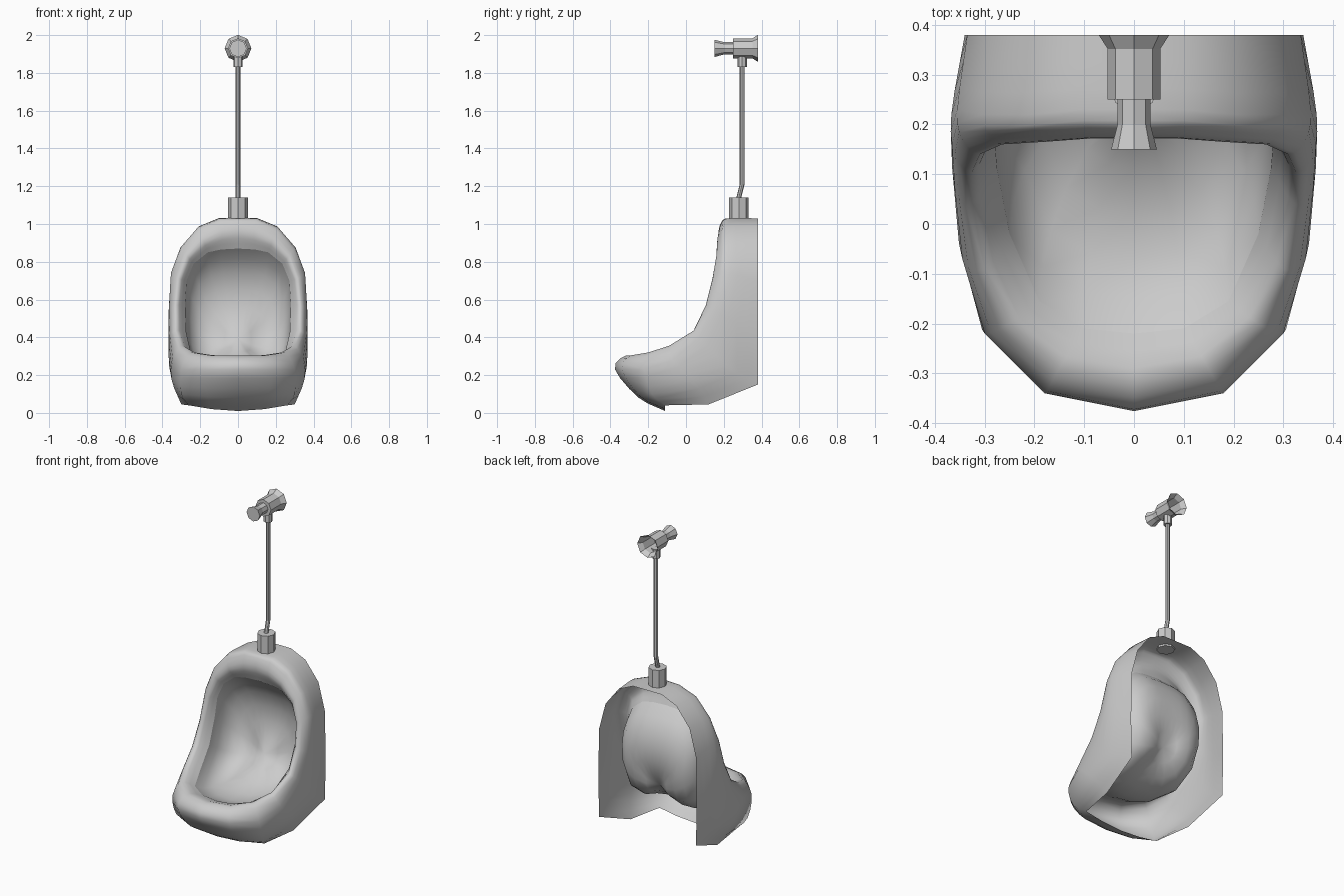
import bpy, bmesh, math
from mathutils import Vector

if "Cube" in bpy.data.objects:
    bpy.data.objects.remove(bpy.data.objects["Cube"])


def make_object(name, bm, smooth=None, mirror=False):
    bmesh.ops.recalc_face_normals(bm, faces=bm.faces)
    me = bpy.data.meshes.new(name)
    bm.to_mesh(me)
    bm.free()
    ob = bpy.data.objects.new(name, me)
    bpy.context.collection.objects.link(ob)
    if mirror:
        m = ob.modifiers.new("Mirror", 'MIRROR')
        m.merge_threshold = 0.001
    if smooth:
        bpy.ops.object.select_all(action='DESELECT')
        ob.select_set(True)
        bpy.context.view_layer.objects.active = ob
        bpy.ops.object.shade_smooth_by_angle(angle=math.radians(smooth))
    return ob


def loft(bm, rings, closed=False):
    rows = [[bm.verts.new(p) for p in r] for r in rings]
    for a, b in zip(rows, rows[1:]):
        n = len(a)
        for i in range(n if closed else n - 1):
            j = (i + 1) % n
            bm.faces.new((a[i], a[j], b[j], b[i]))
    return rows


def spline(pts, steps):
    """Catmull-Rom curve through the points."""
    p = [2 * pts[0] - pts[1]] + pts + [2 * pts[-1] - pts[-2]]
    out = []
    for i in range(1, len(p) - 2):
        a, b, c, d = p[i - 1:i + 3]
        for k in range(steps):
            t = k / steps
            out.append(0.5 * (2 * b + (c - a) * t + (2 * a - 5 * b + 4 * c - d) * t * t
                              + (3 * b - a - 3 * c + d) * t ** 3))
    return out + [pts[-1]]


# Half outlines from top centre to bottom centre: open back/bottom edge,
# outer wall, outer front, rim crest, inner lip
edge = [(0, .38, 1.03), (.1, .38, 1.03), (.2, .38, .985), (.29, .38, .87), (.335, .38, .7),
        (.34, .38, .4), (.335, .38, .15), (.3, .12, .045), (.26, -.11, .04), (.14, -.11, .02), (0, -.11, .01)]
wall = [(0, .23, 1.03), (.1, .23, 1.03), (.21, .22, .985), (.305, .22, .875), (.355, .23, .74),
        (.367, .22, .5), (.365, .22, .25), (.35, .04, .17), (.3, -.18, .1), (.16, -.24, .085), (0, -.25, .08)]
front = [(0, .19, 1.015), (.09, .19, 1.01), (.2, .185, .96), (.29, .18, .86), (.345, .17, .73),
         (.36, .14, .55), (.36, .07, .4), (.345, -.07, .28), (.3, -.22, .23), (.18, -.34, .23), (0, -.376, .23)]
crest = [(0, .172, .95), (.085, .172, .94), (.18, .165, .905), (.265, .16, .825), (.31, .14, .71),
         (.325, .105, .57), (.325, .04, .435), (.3, -.09, .355), (.25, -.2, .32), (.15, -.29, .305), (0, -.32, .303)]
lip = [(0, .2, .87), (.09, .2, .865), (.16, .2, .85), (.235, .195, .79), (.272, .185, .7),
       (.28, .17, .58), (.275, .11, .43), (.25, -.02, .32), (.19, -.155, .295), (.1, -.21, .285), (0, -.22, .28)]

# Outer shell with rolled rim
sections = [spline([Vector(p) for p in s], 3) for s in zip(edge, wall, front, crest, lip)]
for s in (sections[0], sections[-1]):
    for p in s:
        p.x = 0
bm = bmesh.new()
loft(bm, sections)
make_object("urinal_shell", bm, 60, True)

# Inner bowl: the lip outline shrinks while moving back and down
centre = Vector((0, -.01, .585))
depth = Vector((0, .81, -.58)) * .33
bm = bmesh.new()
rings = [[centre + (Vector(p) - centre) * r + depth * math.sqrt(1 - r * r) for p in lip]
         for r in (1, .97, .88, .72, .5, .25)]
rows = loft(bm, rings)
tip = bm.verts.new(centre + depth)
for a, b in zip(rows[-1], rows[-1][1:]):
    bm.faces.new((a, b, tip))
make_object("inner_bowl", bm, 60, True)


def fitting(name, stations, axis, caps=(True, True), smooth=None, sides=8):
    """Eight-sided turned part; stations are (y, z, radius)."""
    bm = bmesh.new()
    rings = []
    for y, z, r in stations:
        ring = []
        for i in range(sides):
            a = 2 * math.pi * i / sides
            u, v = r * math.cos(a), r * math.sin(a)
            ring.append((u, y, z + v) if axis == 'Y' else (u, y + v, z))
        rings.append(ring)
    rows = loft(bm, rings, True)
    for row, cap in zip((rows[0], rows[-1]), caps):
        if cap:
            bm.faces.new(row)
    return make_object(name, bm, smooth)


# Water supply fittings
fitting("inlet_socket", [(.28, 1.02, .052), (.28, 1.14, .052)], 'Z')
fitting("supply_pipe", [(.277, 1.13, .013), (.297, 1.21, .013), (.297, 1.85, .013)], 'Z')
fitting("pipe_collar", [(.297, 1.83, .025), (.297, 1.89, .025)], 'Z')
fitting("flush_valve", [(.15, 1.93, .046), (.2, 1.93, .033), (.25, 1.93, .033), (.25, 1.93, .053),
                        (.352, 1.93, .053), (.38, 1.93, .071)], 'Y', (True, False))
